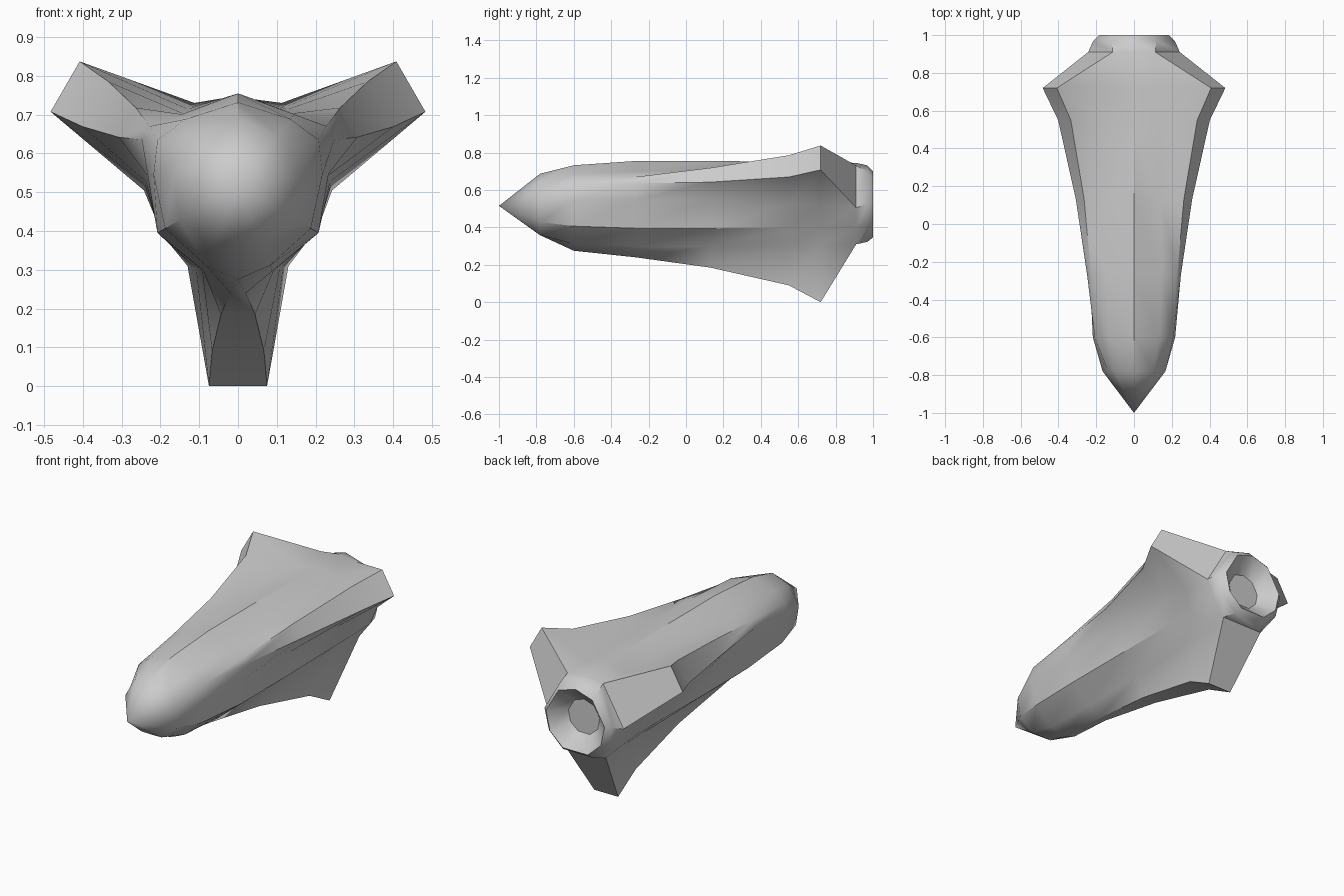
import bpy, bmesh
from math import radians, sin, cos
from mathutils import Vector

if "Cube" in bpy.data.objects:
    bpy.data.objects.remove(bpy.data.objects["Cube"])

ZC = 0.515  # height of the rocket axis

# sections: y, ridge radius, fin root radius, fin root angle, fin edge radius, fin edge half width
# (fin edge radius None = no fin on this ring)
SECTIONS = [
    (-0.78, 0.172, 0.168, 22, 0.157, 0),
    (-0.60, 0.217, 0.220, 22, 0.240, 0),
    (-0.27, 0.240, 0.236, 22, 0.275, 0.020),
    (0.13, 0.240, 0.236, 23, 0.330, 0.044),
    (0.55, 0.236, 0.238, 27, 0.425, 0.067),
    (0.72, 0.234, 0.240, 29, 0.515, 0.075),
    (0.91, 0.230, 0.243, 32.4, None, 0),
    (0.97, 0.216, 0.216, 27, None, 0),
    (1.00, 0.186, 0.186, 25, None, 0),
    (0.92, 0.100, 0.100, 22, None, 0),   # nozzle floor
]


def polar(r, deg):
    return Vector((r * cos(radians(deg)), r * sin(radians(deg))))


def ring_points(y, ridge, root, off, fin, hw):
    pts = []
    for axis in (30, 150, 270):
        a, b = polar(root, axis - off), polar(root, axis + off)
        if fin is None:
            fa, fb = a, b
        else:
            out, side = polar(1, axis), polar(1, axis + 90)
            fa, fb = out * fin - side * hw, out * fin + side * hw
        pts += [a, fa, fb, b, polar(ridge, axis + 60)]
    return [(p.x, y, ZC + p.y) for p in pts]


# hull with three fins and a recessed nozzle, one skin
bm = bmesh.new()
rings = [[bm.verts.new(p) for p in ring_points(*s)] for s in SECTIONS]
n = len(rings[0])
nose = bm.verts.new((0, -1, ZC))
for i in range(n):
    j = (i + 1) % n
    bm.faces.new((nose, rings[0][i], rings[0][j]))
    for r0, r1 in zip(rings, rings[1:]):
        bm.faces.new((r0[i], r1[i], r1[j], r0[j]))
bm.faces.new(rings[-1])
bmesh.ops.remove_doubles(bm, verts=bm.verts[:], dist=0.0005)
bmesh.ops.recalc_face_normals(bm, faces=bm.faces[:])

mesh = bpy.data.meshes.new("rocket_hull")
bm.to_mesh(mesh)
bm.free()
hull = bpy.data.objects.new("rocket_hull", mesh)
bpy.context.collection.objects.link(hull)

# smooth hull, crisp fin edges
bpy.context.view_layer.objects.active = hull
hull.select_set(True)
bpy.ops.object.shade_smooth_by_angle(angle=radians(35))
